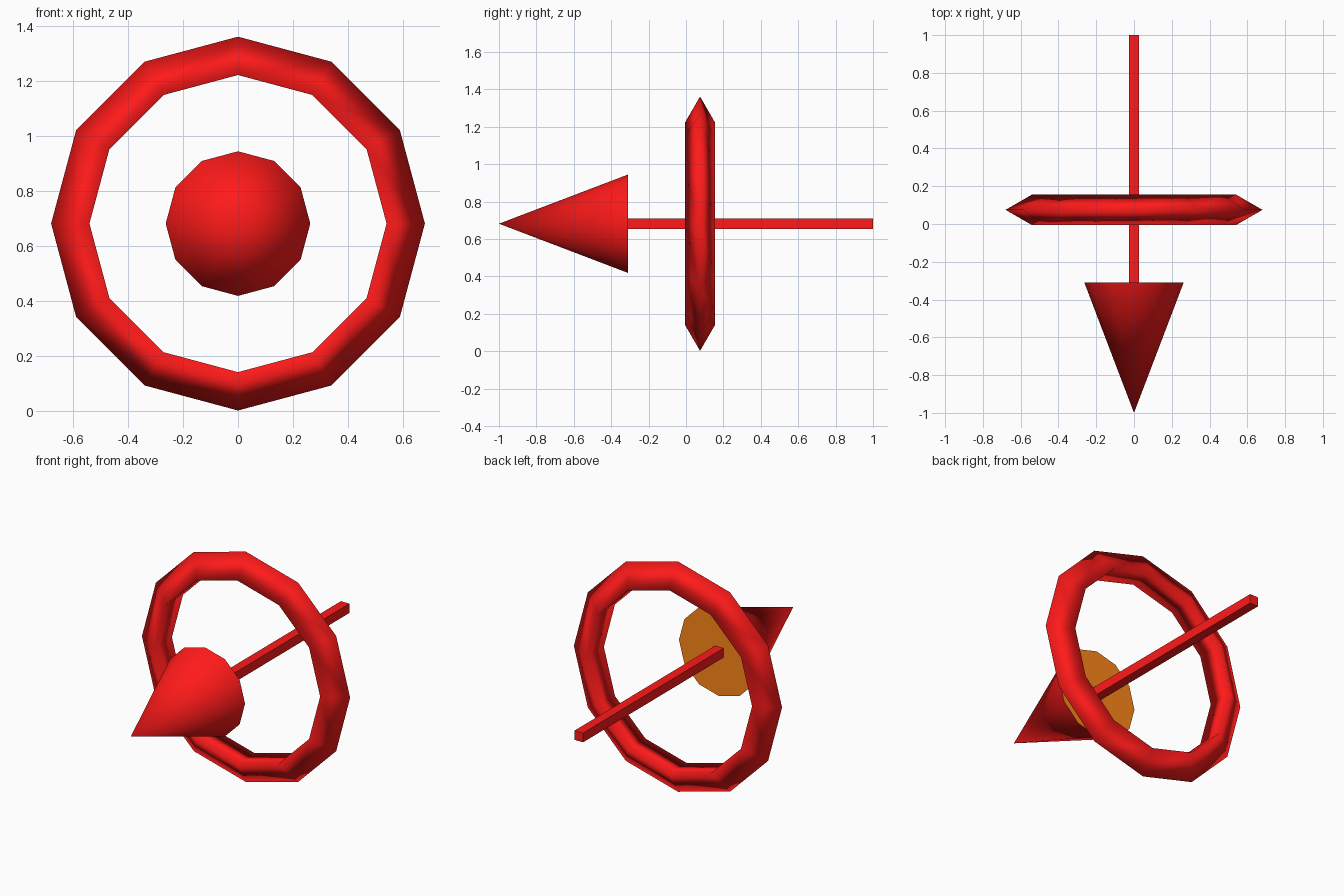
import bpy
from math import pi

if "Cube" in bpy.data.objects:
    bpy.data.objects.remove(bpy.data.objects["Cube"])

ZC = 0.682  # height of the common axis


def material(name, rgb):
    m = bpy.data.materials.new(name)
    m.diffuse_color = (*rgb, 1)
    m.use_nodes = True
    m.node_tree.nodes["Principled BSDF"].inputs["Base Color"].default_value = m.diffuse_color
    return m


red = material("red", (1.0, 0.01, 0.01))
orange = material("orange", (1.0, 0.25, 0.01))


def finish(name, *mats):
    ob = bpy.context.object
    ob.name = name
    bpy.ops.object.transform_apply(location=False, rotation=True, scale=True)
    for m in mats:
        ob.data.materials.append(m)
    return ob


# Twelve-sided ring with a triangular section, ridge facing outwards
bpy.ops.mesh.primitive_torus_add(major_segments=12, minor_segments=3,
                                 major_radius=0.587, minor_radius=0.093,
                                 location=(0, 0.075, ZC), rotation=(pi / 2, 0, 0))
finish("ring", red)
bpy.ops.object.shade_smooth()

# Arrow head pointing to the front, with an orange base cap
bpy.ops.mesh.primitive_cone_add(vertices=12, radius1=0.263, radius2=0, depth=0.69,
                                location=(0, -0.655, ZC), rotation=(pi / 2, 0, 0))
head = finish("arrow_head", red, orange)
bpy.ops.object.shade_smooth_by_angle(angle=pi / 4)
for face in head.data.polygons:
    if face.normal.y > 0.9:
        face.material_index = 1

# Square shaft through the ring
bpy.ops.mesh.primitive_cube_add(size=1, location=(0, 0.345, ZC))
bpy.context.object.scale = (0.055, 1.31, 0.055)
finish("arrow_shaft", red)
